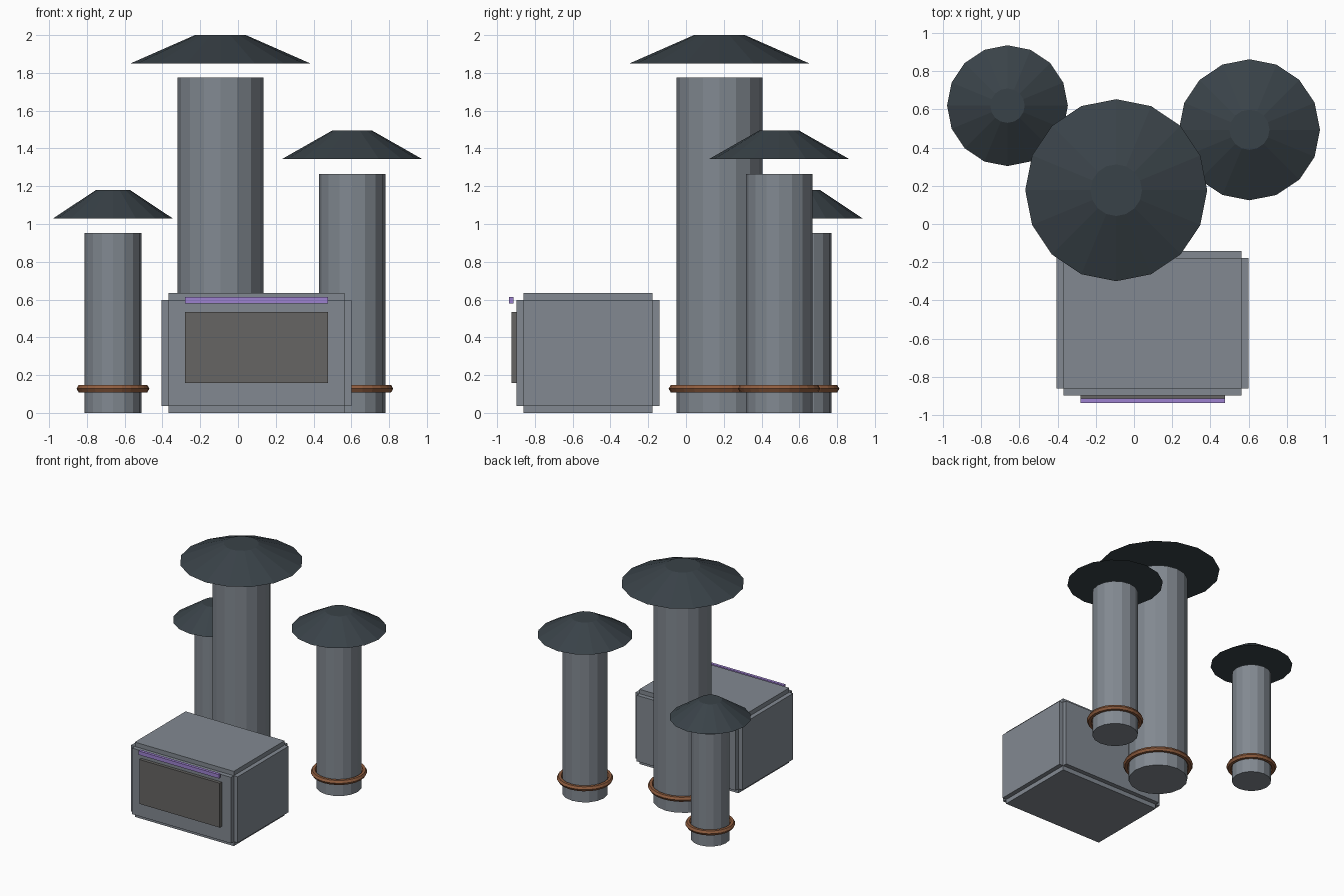
import bpy

if "Cube" in bpy.data.objects:
    bpy.data.objects.remove(bpy.data.objects["Cube"])


def material(name, rgb):
    """Flat colour given as sRGB 0-255, stored as linear."""
    lin = [((c / 255 + 0.055) / 1.055) ** 2.4 for c in rgb]
    m = bpy.data.materials.new(name)
    m.diffuse_color = (*lin, 1)
    m.use_nodes = True
    m.node_tree.nodes["Principled BSDF"].inputs["Base Color"].default_value = m.diffuse_color
    return m


STEEL = material("steel_grey", (130, 137, 145))
DARK = material("dark_slate", (57, 66, 72))
COPPER = material("copper", (143, 93, 63))
PANEL = material("panel_grey", (102, 101, 99))
PURPLE = material("purple", (158, 130, 208))


def finish(name, mat):
    ob = bpy.context.object
    ob.name = ob.data.name = name
    ob.data.materials.append(mat)
    return ob


def box(name, lo, hi, mat):
    bpy.ops.mesh.primitive_cube_add(size=1, location=[(a + b) / 2 for a, b in zip(lo, hi)])
    ob = finish(name, mat)
    ob.scale = [b - a for a, b in zip(lo, hi)]
    bpy.ops.object.transform_apply(location=False, rotation=False, scale=True)
    return ob


def stack(name, x, y, r, height, cap_r, cap_top_r, cap_z):
    # pipe standing on the ground
    bpy.ops.mesh.primitive_cylinder_add(vertices=16, radius=r, depth=height,
                                        location=(x, y, height / 2))
    finish(name + "_pipe", STEEL)
    # rain cap floating above the pipe
    bpy.ops.mesh.primitive_cone_add(vertices=16, radius1=cap_r, radius2=cap_top_r,
                                    depth=0.15, location=(x, y, cap_z + 0.075))
    finish(name + "_cap", DARK)
    # copper collar near the base
    bpy.ops.mesh.primitive_torus_add(major_segments=24, minor_segments=6,
                                     major_radius=r + 0.02, minor_radius=0.022,
                                     location=(x, y, 0.128))
    finish(name + "_collar", COPPER)


stack("tall_stack", -0.093, 0.177, 0.227, 1.775, 0.476, 0.135, 1.85)
stack("middle_stack", 0.604, 0.493, 0.176, 1.265, 0.369, 0.105, 1.345)
stack("short_stack", -0.662, 0.619, 0.151, 0.952, 0.316, 0.09, 1.03)

# cabinet: three crossing boxes give the stepped edges
LO, HI, STEP = (-0.405, -0.898, 0.0), (0.6, -0.141, 0.635), 0.037
for axis, label in enumerate(("width", "depth", "height")):
    lo = [v + (0 if i == axis else STEP) for i, v in enumerate(LO)]
    hi = [v - (0 if i == axis else STEP) for i, v in enumerate(HI)]
    box("cabinet_" + label, lo, hi, STEEL)

# front panel and the purple light strip above it
box("front_panel", (-0.28, -0.925, 0.158), (0.476, -0.895, 0.535), PANEL)
box("light_strip", (-0.28, -0.937, 0.58), (0.476, -0.912, 0.613), PURPLE)
